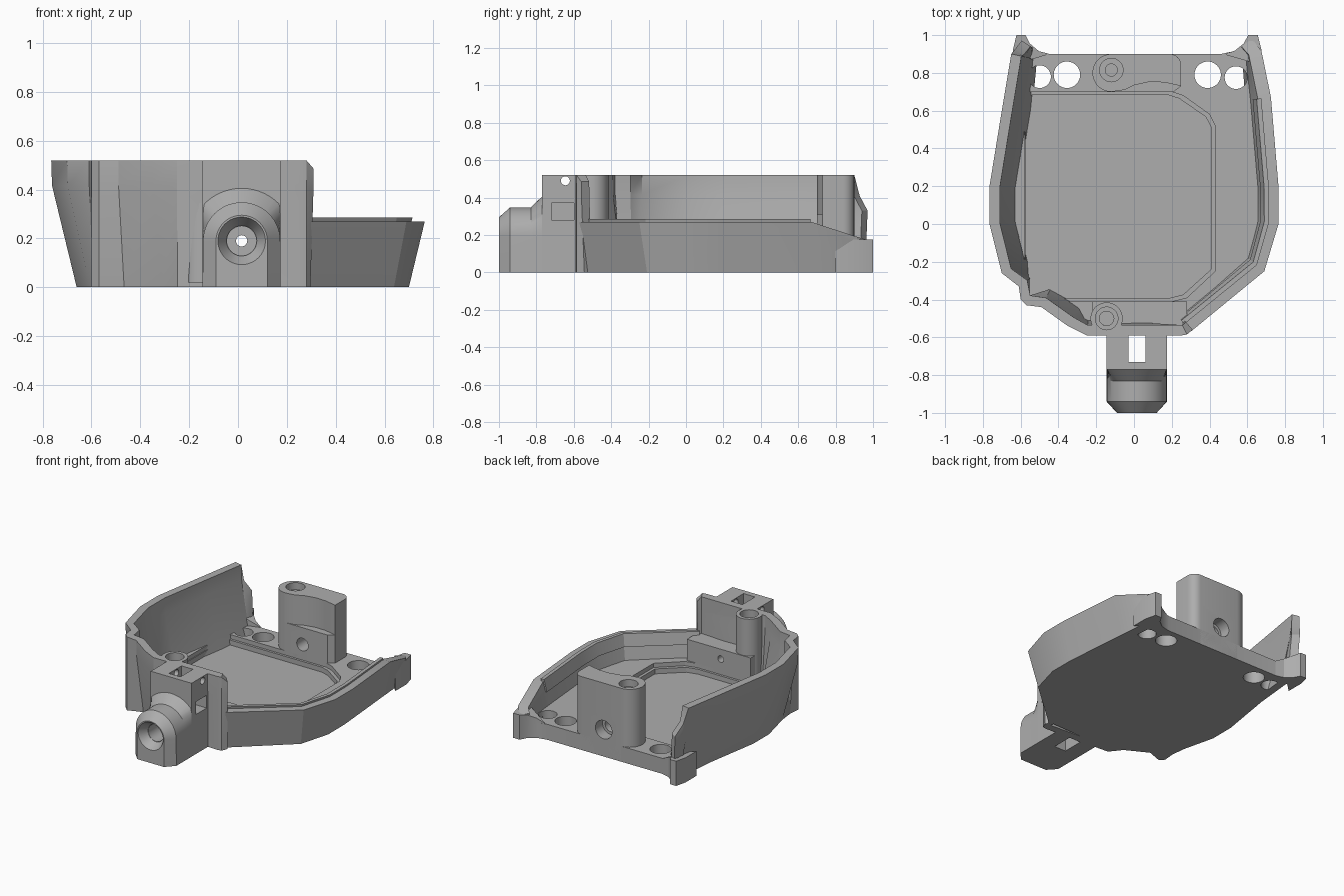
import bpy, bmesh, math
from mathutils import Vector, Matrix

if "Cube" in bpy.data.objects:
    bpy.data.objects.remove(bpy.data.objects["Cube"])

grey = bpy.data.materials.new("plain grey")
grey.use_nodes = True
grey.diffuse_color = (0.42, 0.42, 0.42, 1)
grey.node_tree.nodes["Principled BSDF"].inputs["Base Color"].default_value = (0.42, 0.42, 0.42, 1)
parts = []


def make(name, bm, keep=True):
    bmesh.ops.recalc_face_normals(bm, faces=bm.faces)
    mesh = bpy.data.meshes.new(name)
    bm.to_mesh(mesh)
    bm.free()
    obj = bpy.data.objects.new(name, mesh)
    bpy.context.collection.objects.link(obj)
    mesh.materials.append(grey)
    if keep:
        parts.append(obj)
    return obj


def loft(name, rings, keep=True):
    """Skin equal-length rings of points and cap both ends."""
    bm = bmesh.new()
    vs = [[bm.verts.new(p) for p in ring] for ring in rings]
    n = len(vs[0])
    for a, b in zip(vs, vs[1:]):
        for i in range(n):
            j = (i + 1) % n
            bm.faces.new((a[i], a[j], b[j], b[i]))
    bm.faces.new(vs[0])
    bm.faces.new(vs[-1])
    return make(name, bm, keep)


def prism(name, outline, z0, z1, keep=True):
    return loft(name, [[(p[0], p[1], z) for p in outline] for z in (z0, z1)], keep)


def box(name, x0, x1, y0, y1, z0, z1, keep=True):
    return prism(name, [(x0, y0), (x1, y0), (x1, y1), (x0, y1)], z0, z1, keep)


def cylinder(name, start, end, r0, r1=None, keep=False):
    start, end = Vector(start), Vector(end)
    axis = end - start
    bm = bmesh.new()
    bmesh.ops.create_cone(bm, cap_ends=True, segments=40, radius1=r0,
                          radius2=r0 if r1 is None else r1, depth=axis.length)
    turn = Vector((0, 0, 1)).rotation_difference(axis).to_matrix().to_4x4()
    bm.transform(Matrix.Translation((start + end) / 2) @ turn)
    return make(name, bm, keep)


def cut(targets, cutters):
    """Subtract the cutters from each target, then discard the cutters."""
    for target in targets:
        for c in cutters:
            mod = target.modifiers.new("cut", 'BOOLEAN')
            mod.operation, mod.solver, mod.object = 'DIFFERENCE', 'EXACT', c
        dg = bpy.context.evaluated_depsgraph_get()
        mesh = bpy.data.meshes.new_from_object(target.evaluated_get(dg))
        target.modifiers.clear()
        target.data = mesh
    for c in cutters:
        bpy.data.objects.remove(c)


def arc(cx, cy, r, a0, a1, n=10):
    return [(cx + r * math.cos(math.radians(a0 + (a1 - a0) * i / n)),
             cy + r * math.sin(math.radians(a0 + (a1 - a0) * i / n))) for i in range(n + 1)]


# Flared walls: stations are x, y, top height, amount of flare
BEND = 0.43


def stations(path, ref):
    pts = [Vector((s[0], s[1], 0)) for s in path]
    out = []
    for i, s in enumerate(path):
        t = pts[min(i + 1, len(pts) - 1)] - pts[max(i - 1, 0)]
        n = Vector((t.y, -t.x, 0)).normalized()
        if n.dot(pts[i] - Vector((0, 0.2, 0))) < 0:
            n = -n
        out.append((pts[i], n, s[2], s[3] * 0.245, ref))
    return out


def at(st, z, inset=0.0):
    p, n, h, flare, ref = st
    return p + n * (flare * (min(z, BEND) - ref) - inset) + Vector((0, 0, z))


def wall(name, sts, thick):
    rings = []
    for st in sts:
        h = st[2]
        mid = min(BEND, h * 0.8)
        rings.append([at(st, z) for z in (0, mid, h)] + [at(st, z, thick) for z in (h, mid, 0)])
    return loft(name, rings)


tall = stations([(-0.60, 0.975, 0.33, 0.3), (-0.63, 0.93, 0.41, 0.6), (-0.65, 0.90, 0.52, 0.8),
                 (-0.70, 0.60, 0.52, 1), (-0.765, 0.20, 0.52, 1), (-0.765, 0, 0.52, 1),
                 (-0.70, -0.26, 0.52, 1), (-0.61, -0.33, 0.52, 0.2), (-0.60, -0.40, 0.52, 0),
                 (-0.57, -0.43, 0.52, 0), (-0.49, -0.44, 0.52, 0.5), (-0.35, -0.54, 0.52, 0.7),
                 (-0.25, -0.59, 0.52, 0.3), (0.25, -0.59, 0.52, 0), (0.28, -0.585, 0.52, 0),
                 (0.31, -0.56, 0.485, 0.2)], BEND)
low = stations([(0.63, 0.99, 0.17, 0.4), (0.69, 0.92, 0.19, 0.8), (0.725, 0.67, 0.27, 1),
                (0.765, 0.20, 0.27, 1), (0.765, 0, 0.27, 1), (0.69, -0.25, 0.27, 1),
                (0.30, -0.57, 0.27, 0.7)], 0.27)
tall_wall = wall("tall_side_wall", tall, 0.055)
wall("low_side_wall", low, 0.07)

# Thin raised lip along the inside of the low wall
loft("low_wall_lip", [[at(st, z, i) for z, i in ((0.2, 0.055), (0.285, 0.055), (0.285, 0.08), (0.2, 0.08))]
                      for st in low[2:]])

# Floor with stepped recess and four through holes
outline = [at(s, 0, 0.03) for s in tall if s[0].x < 0.2]
outline += [at(s, 0, 0.03) for s in reversed(low)]
outline += [(0.58, 0.95), (0.53, 0.915), (0.46, 0.9), (-0.46, 0.9), (-0.53, 0.915)]
floor = prism("floor", outline, 0, 0.11)
recess = [(-0.58, -0.41), (0.2, -0.41), (0.28, -0.39), (0.43, -0.25), (0.43, 0.52),
          (0.40, 0.58), (0.26, 0.68), (0.2, 0.70), (-0.58, 0.70)]
inner = [(x - 0.02 if x > 0 else x + 0.005, 0.145 + (y - 0.145) * 0.97) for x, y in recess]
cut([floor], [prism("recess_cut", recess, 0.08, 0.3, False),
              prism("recess_floor_cut", inner, 0.045, 0.3, False)]
    + [cylinder("hole_cut", (x, y, -0.1), (x, y, 0.4), r)
       for x, y, r in ((-0.5, 0.78, 0.06), (-0.355, 0.79, 0.07), (0.39, 0.79, 0.07), (0.54, 0.775, 0.06))])

# Pointed rear corners
horn = [(0.47, 0.9), (0.53, 0.915), (0.58, 0.955), (0.605, 1), (0.655, 1),
        (0.675, 0.92), (0.675, 0.8), (0.61, 0.86)]
for name, s in (("left_rear_corner", 1), ("right_rear_corner", -0.95)):
    loft(name, [[(x * s, y, 0) for x, y in horn],
                [(x * s, y, 0.11 + 0.065 * min(1, max(0, (x - 0.47) / 0.13))) for x, y in horn]])

# Rear screw post: full base, upper part scooped at the front
back = arc(0.19, 0.84, 0.06, 0, 90, 6) + arc(-0.12, 0.80, 0.1, 90, 270, 16)
base = prism("rear_post_base", back + [(0.21, 0.70), (0.25, 0.73)], 0, 0.31)
scoop = [(-0.05, 0.71), (0.0, 0.735), (0.08, 0.752), (0.16, 0.75), (0.25, 0.73)]
upper = prism("rear_post_top", back + scoop, 0.31, 0.52)
cut([upper, base], [cylinder("screw_cut", (-0.12, 0.815, 0.25), (-0.12, 0.815, 0.6), 0.032),
                    cylinder("bore_cut", (-0.12, 0.815, 0.47), (-0.12, 0.815, 0.6), 0.062)])
cut([base], [cylinder("rear_bore_cut", (0.015, 0.6, 0.19), (0.015, 1, 0.19), 0.045),
             cylinder("rear_sink_cut", (0.015, 0.82, 0.19), (0.015, 0.95, 0.19), 0.065)])

# Front inner shelf and screw post
shelf = box("front_shelf", -0.22, 0.28, -0.55, -0.41, 0.02, 0.26)
post = cylinder("front_screw_post", (-0.145, -0.5, 0.02), (-0.145, -0.5, 0.52), 0.085, keep=True)
cut([post, tall_wall], [cylinder("post_bore_cut", (-0.145, -0.5, 0.46), (-0.145, -0.5, 0.6), 0.06),
                        cylinder("post_screw_cut", (-0.145, -0.5, 0.3), (-0.145, -0.5, 0.6), 0.038)])

# Front block with slot, side pocket and cross hole
block = box("front_block", -0.145, 0.175, -0.77, -0.56, 0, 0.52)
cut([block], [box("slot_cut", -0.03, 0.06, -0.73, -0.58, -0.1, 0.6, False),
              box("pocket_cut", 0.075, 0.3, -0.72, -0.6, 0.28, 0.37, False),
              cylinder("cross_cut", (-0.3, -0.645, 0.49), (0.3, -0.645, 0.49), 0.024)])


# Arched socket at the front tip
def arch(y, r, half):
    pts = [(max(-half, min(half, x)), z) for x, z in arc(0, 0.19, r, 0, 180, 28)]
    pts = [(half, 0)] + pts + [(-half, 0)]
    return [(x + 0.015, y, z) for x, z in pts]


socket = loft("front_socket", [arch(-1, 0.105, 0.105), arch(-0.94, 0.158, 0.16),
                               arch(-0.83, 0.158, 0.16), arch(-0.765, 0.22, 0.16)])
cut([socket], [cylinder("sink_cut", (0.015, -1.001, 0.19), (0.015, -0.94, 0.19), 0.098, 0.062),
               cylinder("socket_cut", (0.015, -0.95, 0.19), (0.015, -0.8, 0.19), 0.06)])

# Narrow bore running through the whole front end
cut([socket, block, tall_wall, shelf],
    [cylinder("bore_cut", (0.015, -1.1, 0.19), (0.015, -0.3, 0.19), 0.023)])

# Smooth round surfaces, keep hard edges
bpy.ops.object.select_all(action='DESELECT')
for obj in parts:
    obj.select_set(True)
bpy.context.view_layer.objects.active = parts[0]
bpy.ops.object.shade_smooth_by_angle(angle=math.radians(25))
